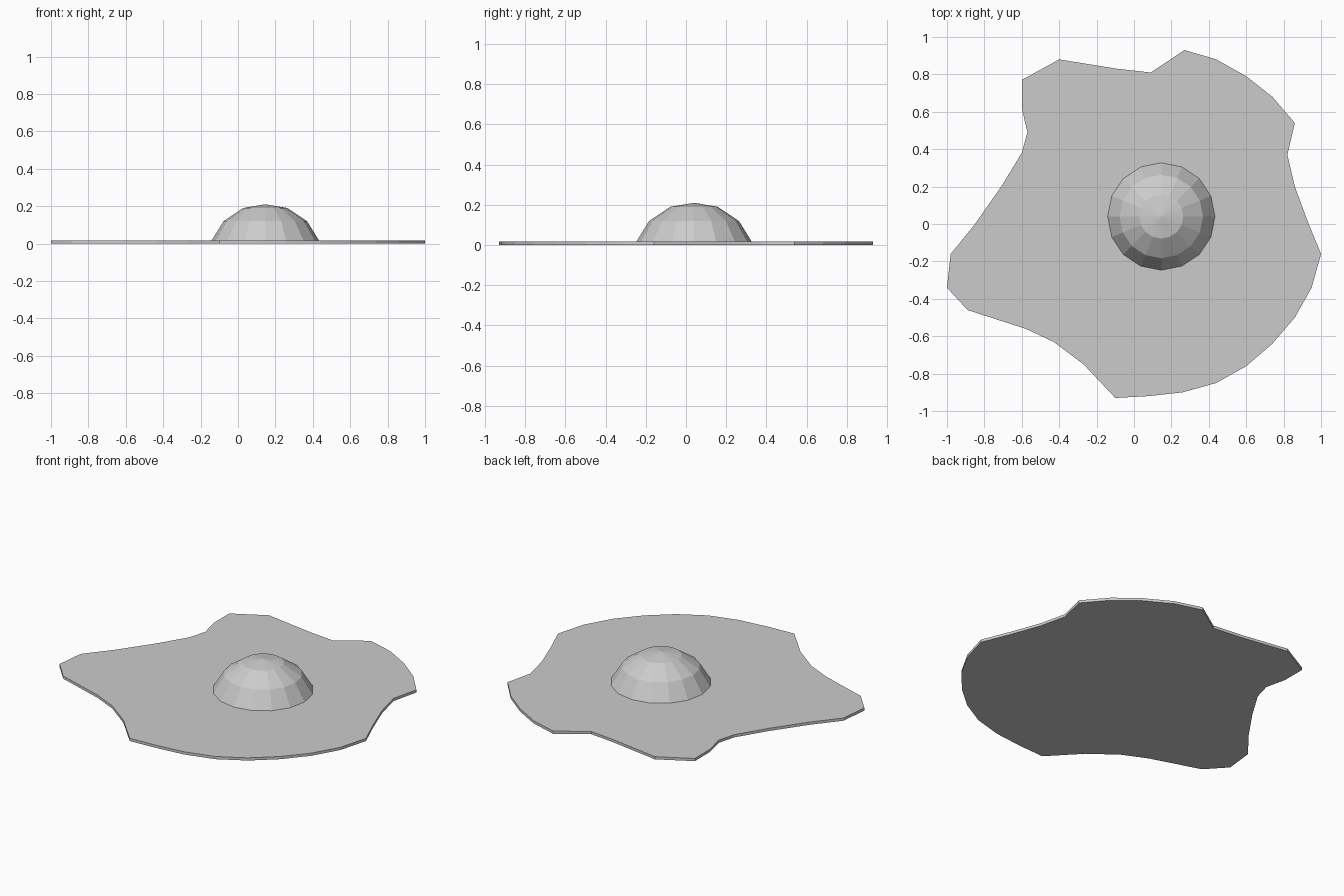
import bpy
import bmesh
from math import cos, sin, tau

cube = bpy.data.objects.get("Cube")
if cube:
    bpy.data.objects.remove(cube, do_unlink=True)

THICKNESS = 0.017
SIDES = 16
CENTRE = (0.146, 0.04)

# Single plain grey
grey = bpy.data.materials.new("plain_grey")
grey.use_nodes = True
colour = (0.6, 0.6, 0.6, 1)
grey.diffuse_color = colour
grey.node_tree.nodes["Principled BSDF"].inputs["Base Color"].default_value = colour


def finish(bm, name):
    """Turn a bmesh into a flat-shaded object with the grey material."""
    bmesh.ops.recalc_face_normals(bm, faces=bm.faces[:])
    mesh = bpy.data.meshes.new(name)
    bm.to_mesh(mesh)
    bm.free()
    mesh.materials.append(grey)
    obj = bpy.data.objects.new(name, mesh)
    bpy.context.collection.objects.link(obj)
    return obj


# Irregular puddle outline, clockwise from the back left
outline = [
    (-.4, .88), (-.09, .83), (.09, .81), (.27, .93), (.44, .88), (.6, .79),
    (.74, .68), (.86, .54), (.82, .37), (.86, .2), (.93, .01), (1, -.16),
    (.95, -.34), (.86, -.5), (.74, -.64), (.6, -.76), (.44, -.85), (.26, -.9),
    (.08, -.92), (-.1, -.93), (-.27, -.75), (-.43, -.63), (-.58, -.56),
    (-.89, -.46), (-1, -.34), (-.98, -.16), (-.85, 0), (-.71, .2),
    (-.6, .38), (-.57, .49), (-.6, .62), (-.6, .77),
]

# Thin base slab: outline face extruded upward
bm = bmesh.new()
base = bm.faces.new([bm.verts.new((x, y, 0)) for x, y in outline])
extruded = bmesh.ops.extrude_face_region(bm, geom=[base], use_keep_orig=True)
top = [v for v in extruded["geom"] if isinstance(v, bmesh.types.BMVert)]
bmesh.ops.translate(bm, verts=top, vec=(0, 0, THICKNESS))
finish(bm, "base_slab")

# Faceted dome: rings of (radius, height) closed by a fan at the tip
bm = bmesh.new()
rings = []
for radius, height in [(.287, THICKNESS), (.223, .12), (.118, .19)]:
    rings.append([
        bm.verts.new((CENTRE[0] + radius * cos(tau * i / SIDES),
                      CENTRE[1] + radius * sin(tau * i / SIDES), height))
        for i in range(SIDES)
    ])
tip = bm.verts.new((*CENTRE, .21))
for i in range(SIDES):
    j = (i + 1) % SIDES
    for low, high in zip(rings, rings[1:]):
        bm.faces.new((low[i], low[j], high[j], high[i]))
    bm.faces.new((rings[-1][i], rings[-1][j], tip))
finish(bm, "dome")
